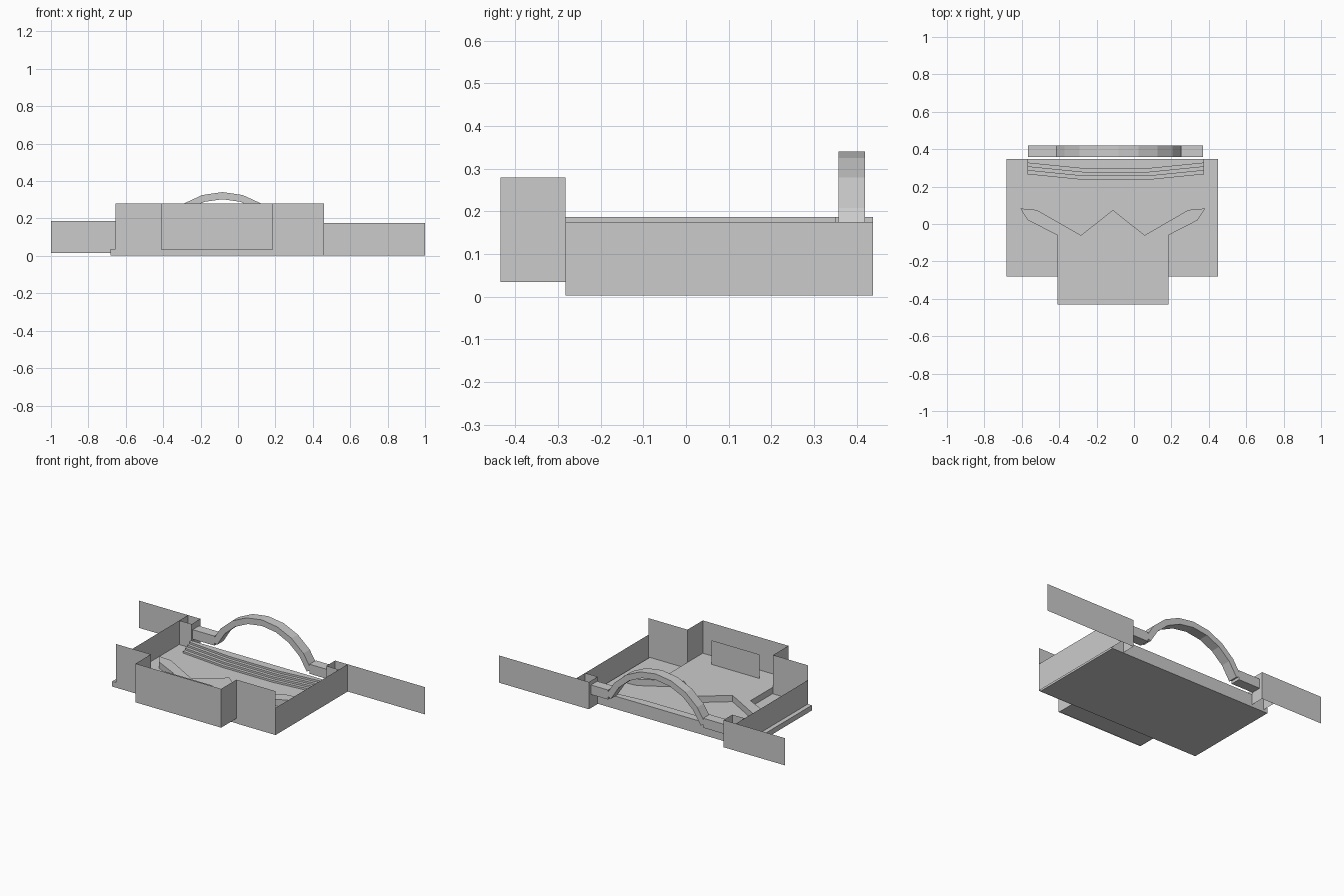
import bpy
from math import sin, cos, radians

if "Cube" in bpy.data.objects:
    bpy.data.objects.remove(bpy.data.objects["Cube"])


def make(name, verts, faces):
    me = bpy.data.meshes.new(name)
    me.from_pydata(verts, [], faces)
    me.update()
    ob = bpy.data.objects.new(name, me)
    bpy.context.collection.objects.link(ob)
    return ob


def prism(name, outline, z0, z1):
    """Extrude a counter-clockwise xy outline from z0 to z1."""
    n = len(outline)
    verts = [(x, y, z) for z in (z0, z1) for x, y in outline]
    faces = [tuple(reversed(range(n))), tuple(range(n, 2 * n))]
    faces += [(i, (i + 1) % n, n + (i + 1) % n, n + i) for i in range(n)]
    return make(name, verts, faces)


def box(name, x0, x1, y0, y1, z0, z1):
    return prism(name, [(x0, y0), (x1, y0), (x1, y1), (x0, y1)], z0, z1)


def wall(name, path, z0, z1):
    """Thin upright sheet following an xy path."""
    n = len(path)
    verts = [(x, y, z) for z in (z0, z1) for x, y in path]
    return make(name, verts, [(i, i + 1, n + i + 1, n + i) for i in range(n - 1)])


FLOOR = 0.036

# Floor slab
box("floor_slab", -0.683, 0.449, -0.28, 0.348, 0.003, FLOOR)

# Raised platform with zigzag back edge, running into the front alcove
prism("platform", [
    (-0.409, -0.43), (0.184, -0.43), (0.184, -0.06), (0.34, 0.02), (0.38, 0.083),
    (0.29, 0.075), (0.057, -0.06), (-0.113, 0.075), (-0.283, -0.06),
    (-0.52, 0.075), (-0.608, 0.083), (-0.567, 0.02), (-0.409, -0.06)],
    FLOOR - 0.001, 0.076)

# Shallow bowed steps along the back
for i in range(4):
    y = 0.236 + 0.02 * i
    prism(f"back_step_{i + 1}", [
        (-0.57, 0.348), (-0.57, y + 0.03), (-0.27, y), (0.075, y),
        (0.375, y + 0.03), (0.375, 0.348)], FLOOR - 0.001, FLOOR + 0.012 * (i + 1))

# Tall front walls and alcove
wall("front_wall_left", [(-0.655, -0.282), (-0.411, -0.282)], 0.015, 0.28)
wall("front_wall_right", [(0.187, -0.282), (0.46, -0.282)], 0.003, 0.28)
wall("alcove_wall", [(-0.411, -0.282), (-0.411, -0.435), (0.187, -0.435),
                     (0.187, -0.282)], 0.035, 0.28)

# Screen standing in the alcove
wall("alcove_screen", [(-0.28, -0.335), (0.055, -0.335)], 0.072, 0.228)

# Side walls, corner shafts and wings
for side, xw, xi, xe, z0, z1 in (("left", -0.655, -0.569, -1.0, 0.015, 0.187),
                                 ("right", 0.46, 0.372, 1.0, 0.003, 0.175)):
    wall(f"side_wall_{side}", [(xw, -0.282), (xw, 0.438)], z0, z1)
    wall(f"corner_shaft_{side}", [(xw, 0.35), (xi, 0.35), (xi, 0.438)], z0, z1)
    wall(f"wing_{side}", [(xi, 0.438), (xw, 0.438), (xe, 0.438)], z0, z1)

# Arch with rectangular section
CX, CZ, SEG = -0.083, -0.04, 8
verts, faces = [], []
for i in range(SEG + 1):
    a = radians(-66 + 132 * i / SEG)
    for r, y in ((0.343, 0.357), (0.381, 0.357), (0.381, 0.42), (0.343, 0.42)):
        verts.append((CX + r * sin(a), y, CZ + r * cos(a)))
for i in range(SEG):
    for k in range(4):
        p, q = 4 * i + k, 4 * i + (k + 1) % 4
        faces.append((p, q, q + 4, p + 4))
faces += [(3, 2, 1, 0), tuple(range(4 * SEG, 4 * SEG + 4))]
make("arch", verts, faces)

# Blocks carrying the arch ends
box("arch_block_left", -0.567, -0.415, 0.357, 0.42, 0.09, 0.15)
box("arch_block_right", 0.25, 0.37, 0.357, 0.42, 0.09, 0.15)
